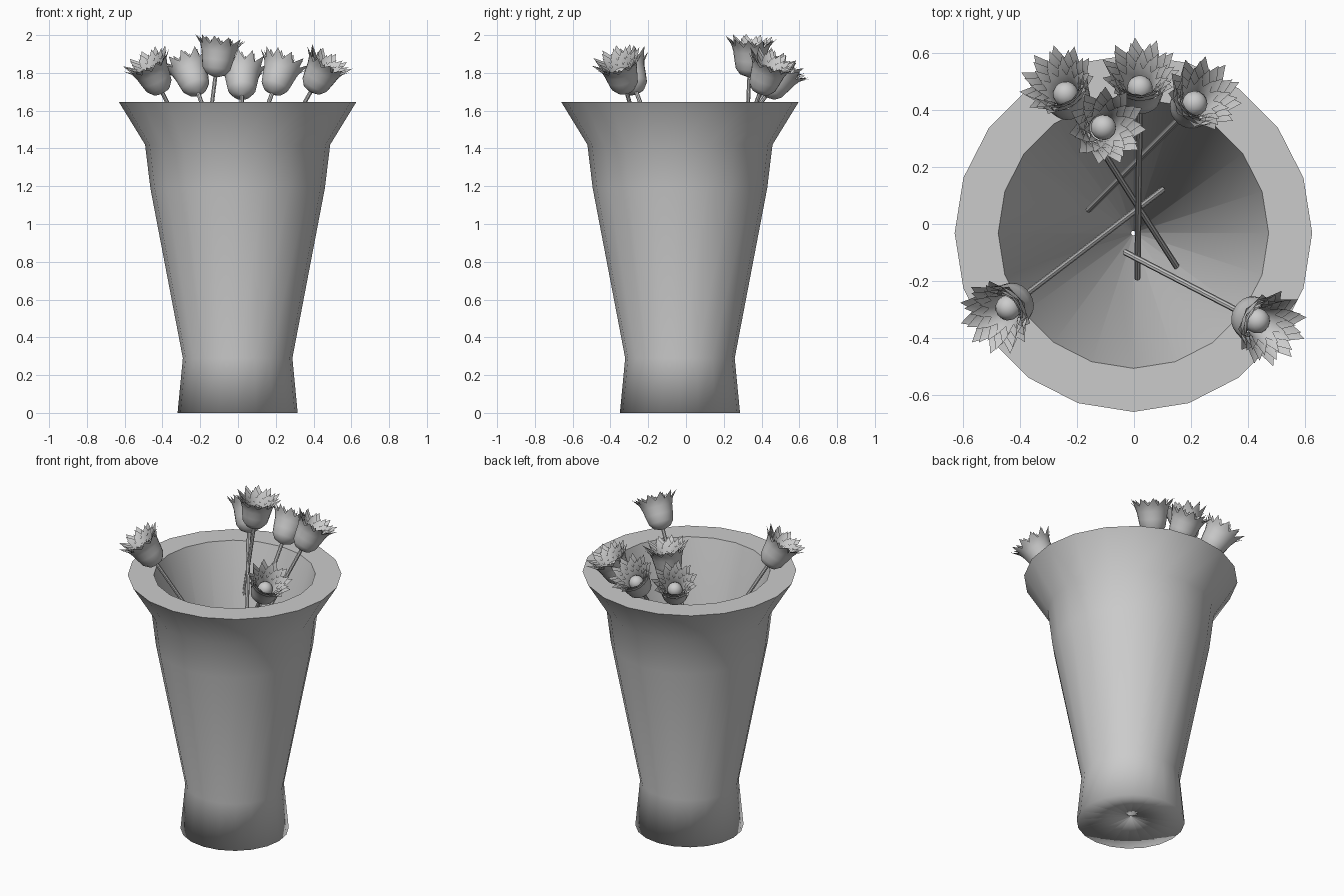
import bpy, bmesh, math
from mathutils import Vector

if "Cube" in bpy.data.objects:
    bpy.data.objects.remove(bpy.data.objects["Cube"])

CX, CY = -0.002, -0.032


def finish(bm, name, smooth=True):
    bmesh.ops.recalc_face_normals(bm, faces=bm.faces)
    me = bpy.data.meshes.new(name)
    for f in bm.faces:
        f.smooth = smooth
    bm.to_mesh(me)
    bm.free()
    ob = bpy.data.objects.new(name, me)
    bpy.context.collection.objects.link(ob)
    return ob


def ring(bm, r, z, n, phase=0.0):
    return [bm.verts.new((r * math.cos(math.tau * (i + phase) / n),
                          r * math.sin(math.tau * (i + phase) / n), z)) for i in range(n)]


def bridge(bm, a, b):
    n = len(a)
    return [bm.faces.new((a[i], a[(i + 1) % n], b[(i + 1) % n], b[i])) for i in range(n)]


# Vase: 20-sided lathe with hollow foot, flared lip and funnel interior
bm = bmesh.new()
profile = [(0.008, 0.036), (0.318, 0.0), (0.29, 0.29), (0.462, 1.19),
           (0.49, 1.42), (0.628, 1.645), (0.475, 1.645), (0.008, 0.05)]
rings = [ring(bm, r, z, 20) for r, z in profile]
for a, b in zip(rings, rings[1:] + rings[:1]):
    bridge(bm, a, b)
for rg in (rings[5], rings[6]):
    for i in range(20):
        bm.edges.get((rg[i], rg[(i + 1) % 20])).smooth = False
vase = finish(bm, "vase")
vase.location = (CX, CY, 0)


# Flower head: nested cups with pointed petal tips around a round centre
def petal_layer(bm, prof, tip, n, phase):
    rows = [ring(bm, r, z, 2 * n, phase) for r, z in prof]
    for a, b in zip(rows, rows[1:]):
        bridge(bm, a, b)
    top = rows[-1]
    for i in range(n):
        ang = math.tau * (2 * i + 1 + phase) / (2 * n)
        t = bm.verts.new((tip[0] * math.cos(ang), tip[0] * math.sin(ang), tip[1]))
        l, m, r = top[2 * i], top[2 * i + 1], top[(2 * i + 2) % (2 * n)]
        bm.faces.new((l, m, t))
        bm.faces.new((m, r, t))


def head_mesh():
    bm = bmesh.new()
    n = 11
    petal_layer(bm, [(0.01, 0.0), (0.05, 0.014), (0.074, 0.045), (0.083, 0.09),
                     (0.091, 0.135), (0.103, 0.17)], (0.138, 0.212), n, 0)
    for k, (r, tr, tz) in enumerate([(0.088, 0.122, 0.207), (0.073, 0.102, 0.195),
                                     (0.058, 0.08, 0.175)]):
        petal_layer(bm, [(r * 0.75, 0.05), (r * 0.85, 0.1), (r, tz - 0.04)],
                    (tr, tz), n, 0.5 + 0.7 * k)
    ball = bmesh.ops.create_uvsphere(bm, u_segments=14, v_segments=8, radius=0.045)
    bmesh.ops.translate(bm, verts=ball["verts"], vec=(0, 0, 0.1))
    ob = finish(bm, "flower_head_1")
    bpy.context.view_layer.objects.active = ob
    ob.select_set(True)
    bpy.ops.object.shade_smooth_by_angle(angle=math.radians(35))
    ob.select_set(False)
    return ob


# Stem foot and stem top of every flower
flowers = [
    ((0.10, 0.12, 0.69), (-0.40, -0.262, 1.695)),
    ((0.15, -0.15, 0.69), (-0.21, 0.41, 1.69)),
    ((-0.22, 0.30, 1.0), (-0.12, 0.335, 1.778)),
    ((0.012, -0.19, 0.82), (0.02, 0.42, 1.675)),
    ((-0.16, 0.05, 0.78), (0.18, 0.39, 1.69)),
    ((-0.03, -0.10, 0.97), (0.385, -0.315, 1.70)),
]
first = head_mesh()
for i, (foot, top) in enumerate(flowers):
    foot, top = Vector(foot), Vector(top)
    axis = top - foot
    rot = axis.to_track_quat('Z', 'Y')
    head = first if i == 0 else first.copy()
    if i:
        head.name = f"flower_head_{i + 1}"
        bpy.context.collection.objects.link(head)
    head.rotation_mode = 'QUATERNION'
    head.rotation_quaternion = rot
    head.location = top

    bm = bmesh.new()
    a, b = ring(bm, 0.011, 0, 8), ring(bm, 0.011, axis.length + 0.02, 8)
    bridge(bm, a, b)
    bm.faces.new(a)
    bm.faces.new(b)
    stem = finish(bm, f"stem_{i + 1}", smooth=False)
    stem.rotation_mode = 'QUATERNION'
    stem.rotation_quaternion = rot
    stem.location = foot
